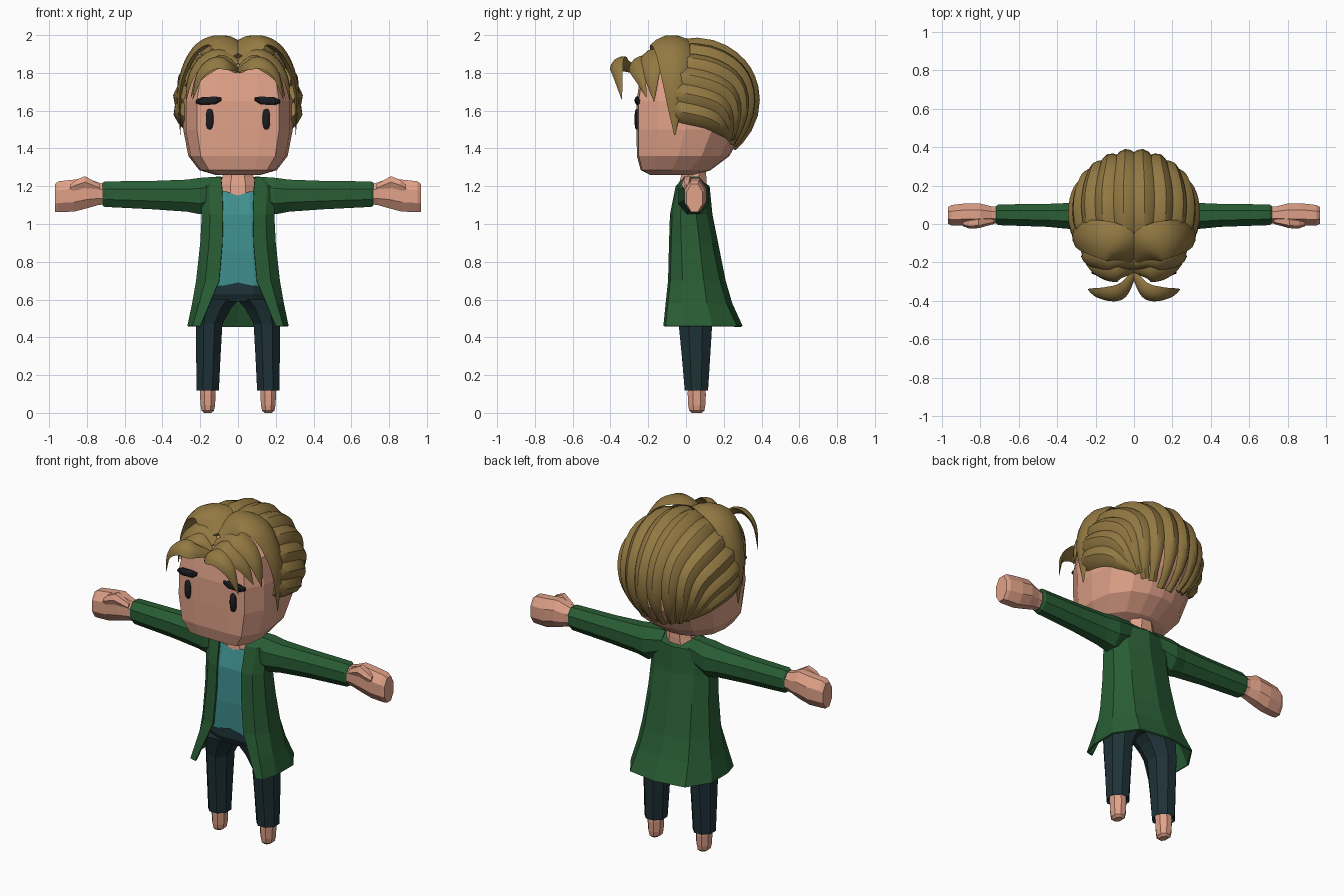
import bpy, bmesh
from math import sin, cos, pi, radians
from mathutils import Vector

if "Cube" in bpy.data.objects:
    bpy.data.objects.remove(bpy.data.objects["Cube"])


def material(name, rgb):
    m = bpy.data.materials.new(name)
    m.diffuse_color = (*rgb, 1)
    m.use_nodes = True
    m.node_tree.nodes["Principled BSDF"].inputs["Base Color"].default_value = m.diffuse_color
    return m


SKIN = material("skin", (.75, .36, .25))
HAIR = material("hair", (.29, .19, .055))
GREEN = material("coat_green", (.022, .11, .035))
TEAL = material("shirt_teal", (.05, .28, .28))
DARK = material("trouser_dark", (.013, .032, .038))
BLACK = material("black", (.012, .012, .015))


def loft(name, tubes, mat, closed=True, caps=True, mirror=True, smooth=None):
    """Skin each list of rings into a surface; optionally mirror over x."""
    bm = bmesh.new()
    for rings in tubes:
        vs = [[bm.verts.new(p) for p in r] for r in rings]
        n = len(vs[0])
        for a, b in zip(vs, vs[1:]):
            for i in range(n if closed else n - 1):
                j = (i + 1) % n
                bm.faces.new((a[i], a[j], b[j], b[i]))
        if caps:
            bm.faces.new(vs[0])
            bm.faces.new(vs[-1])
    bmesh.ops.recalc_face_normals(bm, faces=bm.faces)
    me = bpy.data.meshes.new(name)
    bm.to_mesh(me)
    bm.free()
    me.materials.append(mat)
    if smooth:
        me.shade_smooth()
        me.set_sharp_from_angle(angle=radians(smooth))
    ob = bpy.data.objects.new(name, me)
    bpy.context.collection.objects.link(ob)
    if mirror:
        ob.modifiers.new("mirror", 'MIRROR')
    return ob


def oval(a, b, ra, rb, n=8, e=2.6):
    """Points of a squarish oval in a plane."""
    out = []
    for i in range(n):
        t = 2 * pi * (i + .5) / n
        c, s = cos(t), sin(t)
        k = (abs(c) ** e + abs(s) ** e) ** (-1 / e)
        out.append((a + ra * c * k, b + rb * s * k))
    return out


def ring_z(z, x, y, rx, ry, n=8):
    return [(u, v, z) for u, v in oval(x, y, rx, ry, n)]


def ring_x(x, z, y, rz, ry, n=8):
    return [(x, v, u) for v, u in [(q, p) for p, q in oval(z, y, rz, ry, n)]] and \
        [(x, v, u) for u, v in oval(z, y, rz, ry, n)]


# Head: half outline with a flat face, stacked and mirrored
HALF = [(0, -1), (.4, -1), (.75, -.96), (.95, -.6), (1, -.1), (.93, .4), (.65, .8), (.3, .96), (0, 1)]
head = []
for z, w, f, b in [(1.26, .12, -.19, .06), (1.285, .205, -.24, .13), (1.36, .263, -.26, .23),
                   (1.5, .29, -.262, .31), (1.65, .29, -.262, .32), (1.8, .26, -.24, .27),
                   (1.87, .18, -.2, .18), (1.89, .1, -.1, .1)]:
    head.append([(w * x, (f + b) / 2 + y * (b - f) / 2, z) for x, y in HALF])
loft("head", [head], SKIN, closed=False)

# Neck and upper chest
loft("neck", [[ring_z(1.13, 0, .025, .1, .075), ring_z(1.21, 0, .035, .1, .075),
               ring_z(1.25, 0, .04, .085, .07), ring_z(1.34, 0, .045, .07, .06)]], SKIN, mirror=False)

# Eyes and brows
eye = [ring_z(1.555 + .055 * sin(t), .15, -.26, .021 * max(.25, cos(t) ** .6), .013 * max(.25, cos(t) ** .6), 10)
       for t in [radians(d) for d in (-86, -60, -30, 0, 30, 60, 86)]]
loft("eyes", [eye], BLACK, smooth=40)
loft("brows", [[ring_x(.088, 1.662, -.258, .009, .01), ring_x(.12, 1.654, -.258, .022, .014),
                ring_x(.19, 1.65, -.254, .022, .016), ring_x(.222, 1.648, -.245, .009, .014)]], BLACK)


# Hair locks: arched cross-section swept along a path, facing away from a centre
SECTION = [(-1, 0), (-.6, .65), (0, 1), (.6, .65), (1, 0), (0, -.5)]


def lock(path, w, h, centre, start=.35, power=3, tip=.03):
    path = [Vector(p) for p in path]
    rings = []
    for i, p in enumerate(path):
        t = i / (len(path) - 1)
        tan = (path[min(i + 1, len(path) - 1)] - path[max(i - 1, 0)]).normalized()
        nor = p - Vector(centre)
        nor = (nor - tan * nor.dot(tan)).normalized()
        side = tan.cross(nor)
        k = min(1, start + 2.2 * t) * max(tip, 1 - t ** power)
        rings.append([p + side * (u * w * k) + nor * (v * h * k) for u, v in SECTION])
    return rings


def spline(pts, steps=5):
    """Catmull-Rom curve through the points."""
    p = [Vector(q) for q in pts]
    p = [2 * p[0] - p[1]] + p + [2 * p[-1] - p[-2]]
    out = []
    for a, b, c, d in zip(p, p[1:], p[2:], p[3:]):
        for s in range(steps):
            t = s / steps
            out.append(.5 * (2 * b + (c - a) * t + (2 * a - 5 * b + 4 * c - d) * t * t
                             + (3 * b - a - 3 * c + d) * t ** 3))
    return out + [p[-2]]


# Back hair: locks running from the crown over an ellipsoid to the nape
C, R = Vector((0, .05, 1.64)), Vector((.31, .318, .315))
back = []
for k in range(6):
    a = radians(8 + 17.5 * k)
    sa, ca = sin(a), cos(a)
    s = Vector((sa, -.38, ca)).normalized()
    m = Vector((sa, .32 + .53 * ca, -.2 + .75 * ca)).normalized()
    e = Vector((.72 * sa, .74, -.9 + .06 * (k % 2) + .12 * sa)).normalized()
    path = []
    for d in spline([s, m, e], 7):
        d.normalize()
        path.append(C + Vector((d.x * R.x, d.y * R.y, d.z * R.z)))
    back.append(lock(path, .066, .036, C, start=.8, power=4, tip=.35))
loft("back_hair", back, HAIR, smooth=35)

# Front hair: parted in the middle, sweeping out to each side
M = (0, -.08, 1.66)
front = [
    lock(spline([(0, -.17, 1.89), (.1, -.1, 1.965), (.22, -.07, 1.91), (.3, -.06, 1.73), (.305, -.06, 1.47)]),
         .105, .035, M, start=.6),
    lock(spline([(0, -.22, 1.85), (.1, -.19, 1.9), (.19, -.18, 1.86), (.25, -.18, 1.77), (.275, -.17, 1.65)]),
         .065, .025, M),
    lock(spline([(0, -.25, 1.81), (.08, -.26, 1.86), (.15, -.26, 1.83), (.21, -.24, 1.77), (.25, -.21, 1.67)]),
         .055, .02, M),
    lock(spline([(0, -.26, 1.81), (.06, -.345, 1.845), (.13, -.365, 1.85), (.2, -.36, 1.79), (.24, -.34, 1.66)]),
         .056, .025, (.1, -.27, 1.74)),
]
loft("front_hair", front, HAIR, smooth=35)

# Coat body: open sheet flaring to the hem
coat = []
for z, o, w, f, b in [(1.25, .09, .13, -.01, .09), (1.2, .085, .2, -.055, .125), (1.05, .08, .192, -.085, .14),
                      (.9, .083, .2, -.09, .17), (.7, .1, .222, -.095, .21),
                      (.58, .15, .243, -.108, .245), (.46, .2, .268, -.12, .3)]:
    coat.append([(o, f, z), (o + .6 * (w - o), f + .012, z), (w, f + .25 * (b - f), z),
                 (w, f + .62 * (b - f), z), (.68 * w, b - .03, z),
                 (0, b, z - (.03 if z > 1.22 else 0))])
c = loft("coat", [coat], GREEN, closed=False, caps=False)
sol = c.modifiers.new("thickness", 'SOLIDIFY')
sol.thickness, sol.offset = .01, -1

# Sleeves
loft("sleeves", [[ring_x(.09, 1.175, .04, .08, .065), ring_x(.2, 1.148, .04, .1, .085),
                  ring_x(.27, 1.15, .04, .088, .075), ring_x(.45, 1.153, .045, .078, .062),
                  ring_x(.705, 1.158, .048, .07, .056), ring_x(.718, 1.158, .048, .062, .048)]], GREEN)

# Fists with thumbs lying along the front
loft("hands", [[ring_x(.7, 1.158, .047, .055, .044), ring_x(.74, 1.16, .047, .062, .046),
                ring_x(.8, 1.163, .05, .083, .058), ring_x(.87, 1.15, .05, .088, .06),
                ring_x(.95, 1.145, .045, .084, .056), ring_x(.97, 1.138, .045, .076, .045)]], SKIN)
loft("thumbs", [[ring_x(.73, 1.19, .02, .02, .02, 6), ring_x(.81, 1.222, .008, .034, .03, 6),
                 ring_x(.86, 1.205, .003, .03, .026, 6), ring_x(.89, 1.19, .004, .018, .016, 6)]], SKIN)

# Shirt front, with a shallow notch at the neck
shirt = []
for z, y, w, dip in [(1.18, -.045, .1, .03), (1.05, -.078, .11, 0), (.85, -.085, .12, 0), (.665, -.078, .14, -.025)]:
    shirt.append([(0, y, z - dip), (w * .6, y, z - dip * .3), (w, y + .012, z), (w + .06, y + .06, z)])
loft("shirt", [shirt], TEAL, closed=False, caps=False)

# Trousers: legs leaning in to meet at the hips
loft("trousers", [[ring_z(.135, .16, .055, .05, .05), ring_z(.118, .16, .055, .061, .064),
                   ring_z(.3, .157, .053, .067, .078), ring_z(.47, .153, .05, .073, .092),
                   ring_z(.55, .13, .045, .094, .108), ring_z(.6, .105, .04, .115, .118)]], DARK)
loft("hips", [[ring_z(.59, 0, .04, .2, .1), ring_z(.63, 0, .04, .215, .118),
               ring_z(.69, 0, .035, .2, .11)]], DARK, mirror=False)

# Feet
loft("feet", [[ring_z(.16, .16, .055, .045, .046), ring_z(.1, .16, .057, .043, .05),
               ring_z(.04, .16, .057, .04, .047), ring_z(.012, .16, .057, .034, .042),
               ring_z(0, .16, .057, .02, .028)]], SKIN)
